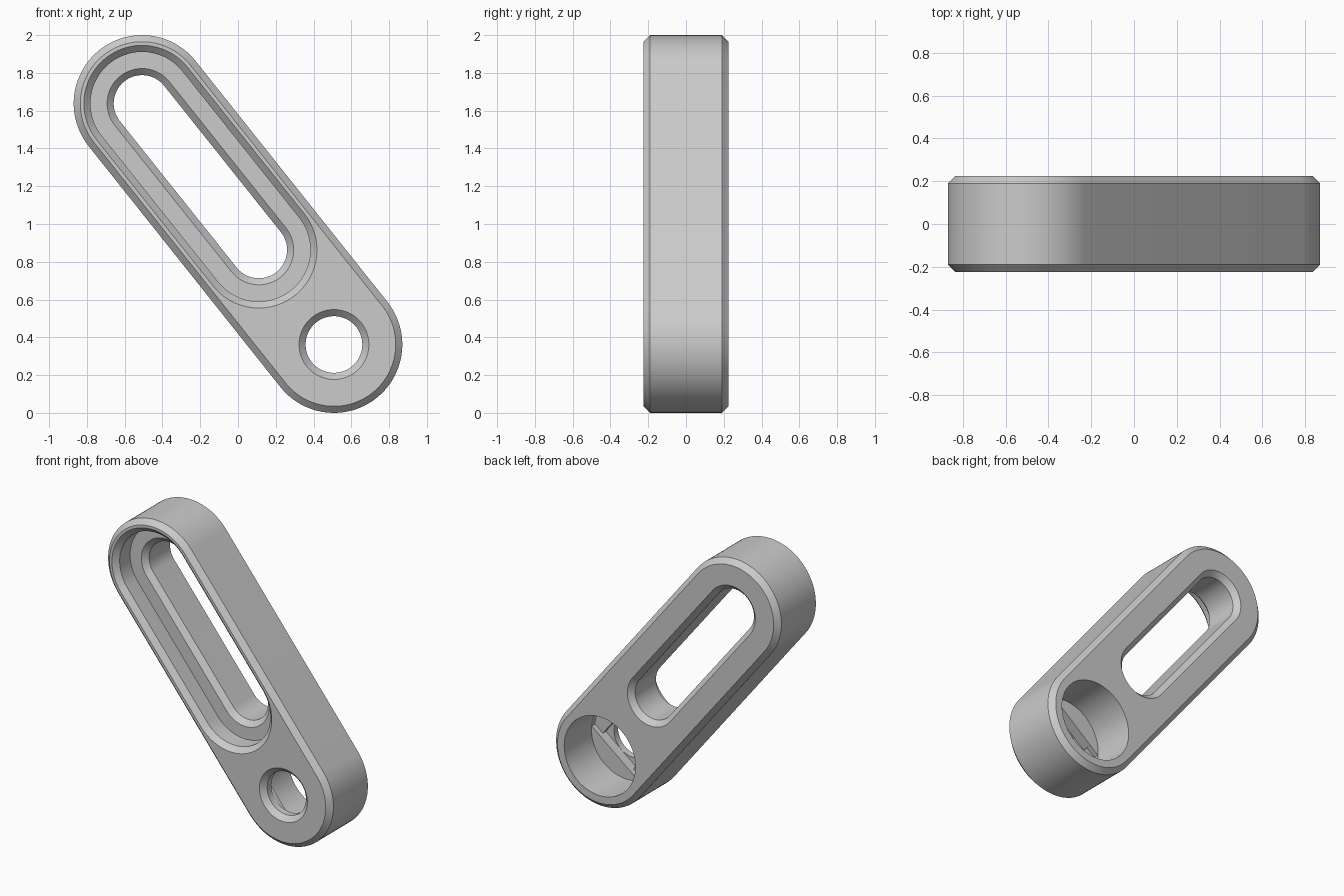
import bpy, bmesh, math
from mathutils import Vector

cube = bpy.data.objects.get("Cube")
if cube:
    bpy.data.objects.remove(cube, do_unlink=True)

# Main dimensions: pivot end, slot ends, thickness and chamfer
TOP = Vector((-0.508, 1.638))
LOW = Vector((0.508, 0.362))
SLOT_LOW = Vector((0.11, 0.863))
ALONG = (LOW - TOP).normalized()
ACROSS = Vector((-ALONG.y, ALONG.x))
HALF = 0.225
C = 0.035
FRONT, BACK = -HALF, HALF
OUT = 0.1
SEG = 40


def at(centre, a, b):
    return centre + ALONG * a + ACROSS * b


def stadium(p, q, r):
    """Round-ended outline running between two centres."""
    pts = []
    for centre, start in ((q, -math.pi / 2), (p, math.pi / 2)):
        for i in range(SEG + 1):
            t = start + math.pi * i / SEG
            pts.append(at(centre, r * math.cos(t), r * math.sin(t)))
    return pts


def circle(centre, r, limit=9):
    """Circle outline, optionally cut flat at both ends along the bar."""
    pts = []
    for i in range(2 * SEG):
        t = math.pi * (i + 0.5) / SEG
        a = max(-limit, min(limit, r * math.cos(t)))
        pts.append(at(centre, a, r * math.sin(t)))
    return pts


def loft(name, sections):
    """Solid through outlines placed at increasing y."""
    bm = bmesh.new()
    rings = [[bm.verts.new((p.x, y, p.y)) for p in pts] for y, pts in sections]
    for r0, r1 in zip(rings, rings[1:]):
        n = len(r0)
        for i in range(n):
            j = (i + 1) % n
            bm.faces.new((r0[i], r0[j], r1[j], r1[i]))
    bm.faces.new(rings[0])
    bm.faces.new(rings[-1])
    bmesh.ops.recalc_face_normals(bm, faces=bm.faces)
    mesh = bpy.data.meshes.new(name)
    bm.to_mesh(mesh)
    bm.free()
    obj = bpy.data.objects.new(name, mesh)
    bpy.context.collection.objects.link(obj)
    return obj


# Chamfered bar body
R = 0.362
body = loft("slotted_bar", [
    (y, stadium(TOP, LOW, r)) for y, r in
    ((FRONT, R - C), (FRONT + C, R), (BACK - C, R), (BACK, R - C))])

# Wide front recess with a chamfered rim
FLOOR = FRONT + 0.15
RECESS = 0.273
recess = loft("recess_cutter", [
    (y, stadium(TOP, SLOT_LOW, r)) for y, r in
    ((FRONT - C, RECESS + 2 * C), (FRONT + C, RECESS), (FLOOR, RECESS))])

# Through slot, chamfered at the recess floor and at the back
HOLE = 0.15
slot = loft("slot_cutter", [
    (y, stadium(TOP, SLOT_LOW, r)) for y, r in
    ((FLOOR - C, HOLE + 2 * C), (FLOOR + C, HOLE),
     (BACK - C, HOLE), (BACK + C, HOLE + 2 * C))])

# Bolt hole chamfered at the front
hole = loft("bolt_hole_cutter", [
    (y, circle(LOW, r)) for y, r in
    ((FRONT - C, HOLE + 2 * C), (FRONT + C, HOLE), (BACK + OUT, HOLE))])

# Counterbore from the back, with a flat-sided step and a square step
BORE = 0.275
DEEP = BACK - 0.30
bore = loft("counterbore_cutter", [
    (y, circle(LOW, BORE)) for y in (DEEP, BACK + OUT)])
flat_step = loft("flat_step_cutter", [
    (y, circle(LOW, BORE - 0.001, HOLE)) for y in (DEEP - C, DEEP + C)])
S = HOLE + 0.001
square = [at(LOW, a * S, b * S) for a, b in ((1, -1), (1, 1), (-1, 1), (-1, -1))]
square_step = loft("square_step_cutter", [
    (y, square) for y in (DEEP - 2 * C, DEEP + C)])

# Cut everything out of the body
bpy.ops.object.select_all(action='DESELECT')
bpy.context.view_layer.objects.active = body
body.select_set(True)
for cutter in (recess, slot, bore, flat_step, square_step, hole):
    cutter.hide_render = True
    mod = body.modifiers.new(cutter.name, 'BOOLEAN')
    mod.operation = 'DIFFERENCE'
    mod.solver = 'EXACT'
    mod.object = cutter
    bpy.ops.object.modifier_apply(modifier=mod.name)
    bpy.data.objects.remove(cutter, do_unlink=True)

# Grey finish
grey = bpy.data.materials.new("light_grey")
grey.use_nodes = True
colour = (0.6, 0.6, 0.6, 1)
grey.diffuse_color = colour
grey.node_tree.nodes["Principled BSDF"].inputs["Base Color"].default_value = colour
body.data.materials.clear()
body.data.materials.append(grey)
bpy.ops.object.shade_smooth_by_angle(angle=math.radians(30))
